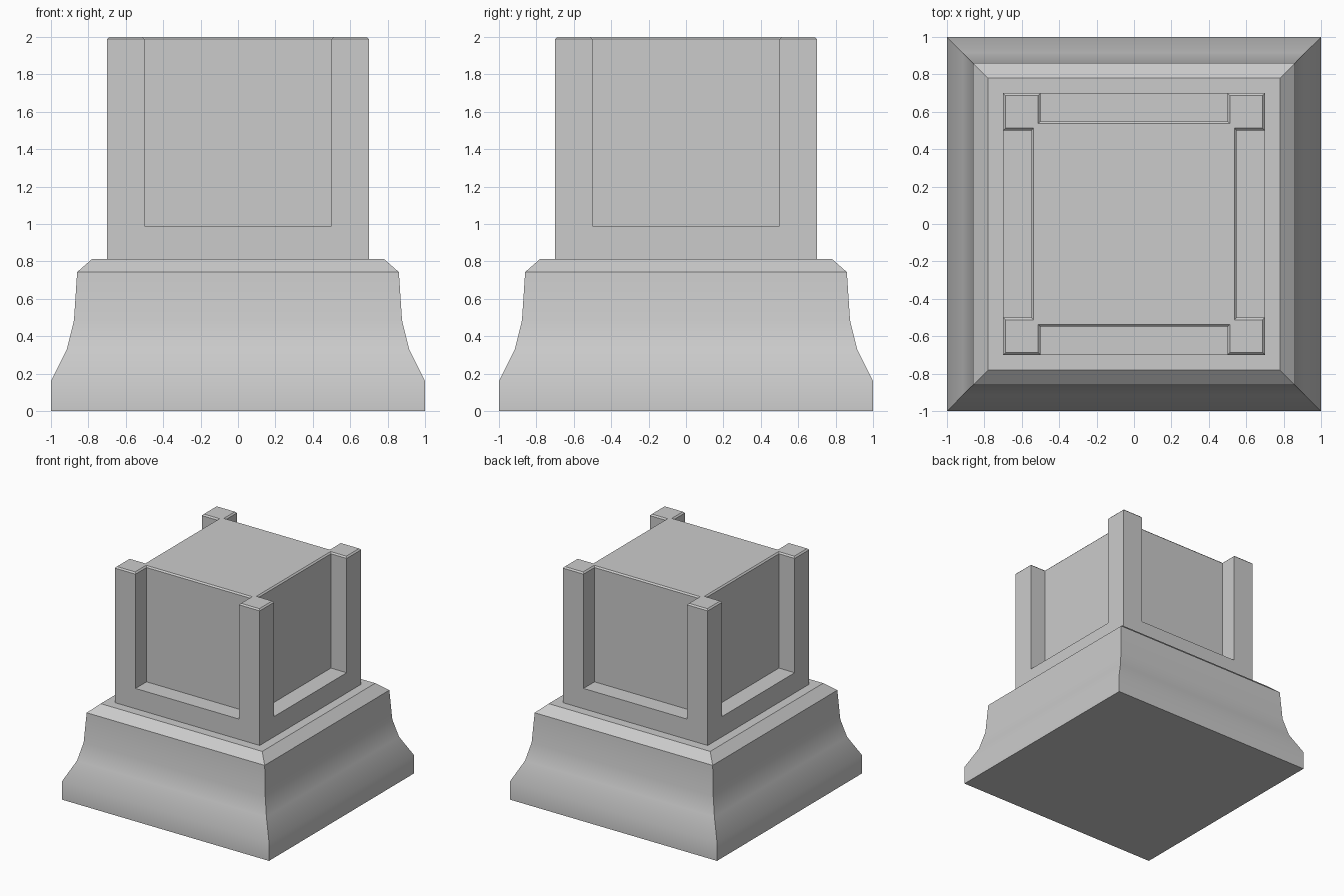
import bpy, bmesh, math

if "Cube" in bpy.data.objects:
    bpy.data.objects.remove(bpy.data.objects["Cube"])


def rotate_quarters(points):
    """Repeat a corner outline around z, four times."""
    ring = []
    for _ in range(4):
        ring += points
        points = [(-y, x) for x, y in points]
    return ring


def loft(name, rings):
    """Skin a stack of (z, outline) rings and cap both ends."""
    bm = bmesh.new()
    loops = [[bm.verts.new((x, y, z)) for x, y in pts] for z, pts in rings]
    n = len(loops[0])
    for a, b in zip(loops, loops[1:]):
        for i in range(n):
            j = (i + 1) % n
            bm.faces.new((a[i], a[j], b[j], b[i]))
    bm.faces.new(loops[0][::-1])
    bm.faces.new(loops[-1])
    bmesh.ops.remove_doubles(bm, verts=bm.verts, dist=1e-4)
    bmesh.ops.recalc_face_normals(bm, faces=bm.faces)
    mesh = bpy.data.meshes.new(name)
    bm.to_mesh(mesh)
    bm.free()
    obj = bpy.data.objects.new(name, mesh)
    bpy.context.collection.objects.link(obj)
    return obj


# Flared square base with a chamfered top edge
profile = [(1.0, 0), (1.0, 0.16), (0.915, 0.33), (0.877, 0.485),
           (0.86, 0.743), (0.78, 0.813)]
base = loft("flared_base", [(z, rotate_quarters([(r, -r)])) for r, z in profile])
bpy.context.view_layer.objects.active = base
base.select_set(True)
bpy.ops.object.shade_smooth_by_angle(angle=math.radians(30))


def notched(depth, c=0.0):
    """Square outline with corner posts; side panels lie at depth, inset by c."""
    return rotate_quarters([(0.5 + c, -depth + c), (0.5 + c, -0.7 + c),
                            (0.7 - c, -0.7 + c), (0.7 - c, -0.5 - c),
                            (depth - c, -0.5 - c)])


# Pedestal block: solid foot, recessed side panels, chamfered top
loft("panelled_block", [(0.813, notched(0.7)), (0.99, notched(0.7)),
                        (0.99, notched(0.548)), (1.988, notched(0.548)),
                        (2.0, notched(0.548, 0.012))])
